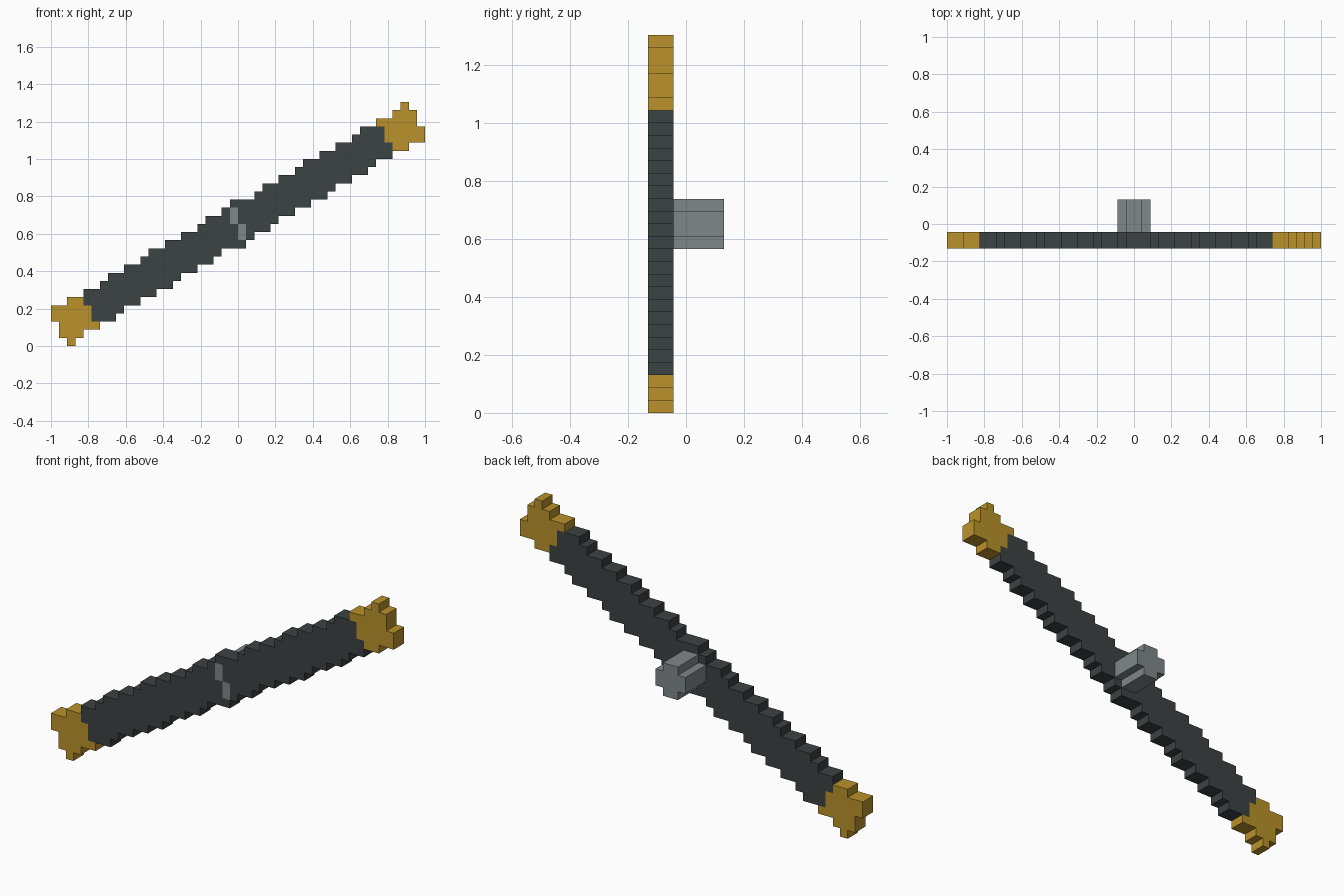
import bpy
import math

if "Cube" in bpy.data.objects:
    bpy.data.objects.remove(bpy.data.objects["Cube"])

S = 2 / 46                      # size of one block
NX, NY, NZ = 46, 6, 30          # block grid
C, N = math.cos(math.pi / 6), math.sin(math.pi / 6)


def material(name, rgb):
    m = bpy.data.materials.new(name)
    m.diffuse_color = (*rgb, 1)
    m.use_nodes = True
    m.node_tree.nodes["Principled BSDF"].inputs["Base Color"].default_value = m.diffuse_color
    return m


dark = material("dark_grey", (0.045, 0.054, 0.054))
gold = material("gold", (0.491, 0.287, 0.024))
steel = material("steel_grey", (0.212, 0.242, 0.254))

cells = {}

# Blade tilted 30 degrees, with coloured tips
extra = {(2, 0), (43, 29), (22, 17), (23, 12)}        # rounding blocks
shaft_front = {(22, 15), (22, 16), (23, 13), (23, 14)}  # shaft showing through
for i in range(NX):
    for k in range(NZ):
        x, z = i - 22.5, k - 14.5
        along, across = x * C + z * N, z * C - x * N
        if (abs(across) < 2.25 and abs(along) < 25.5) or (i, k) in extra:
            part = "blade"
            if abs(along) > 21.1:
                part = "left_tip" if x < 0 else "right_tip"
            if (i, k) in shaft_front:
                part = "hub"
            for j in (0, 1):
                cells[i, j, k] = part

# Hub behind the blade: 4 x 4 without its corners
for i in range(21, 25):
    for k in range(13, 17):
        if i in (22, 23) or k in (14, 15):
            for j in range(2, NY):
                cells[i, j, k] = "hub"


def build(part, mat):
    """Make one mesh from the exposed block faces of a part."""
    index, faces = {}, []
    for cell, owner in cells.items():
        if owner != part:
            continue
        for a in range(3):
            for side in (0, 1):
                near = list(cell)
                near[a] += 2 * side - 1
                if tuple(near) in cells:
                    continue
                quad = []
                for u, v in ((0, 0), (1, 0), (1, 1), (0, 1)):
                    p = list(cell)
                    p[a] += side
                    p[(a + 1) % 3] += u
                    p[(a + 2) % 3] += v
                    quad.append(index.setdefault(tuple(p), len(index)))
                faces.append(quad if side else quad[::-1])
    verts = [((x - NX / 2) * S, (y - NY / 2) * S, z * S) for x, y, z in index]
    mesh = bpy.data.meshes.new(part)
    mesh.from_pydata(verts, [], faces)
    mesh.materials.append(mat)
    bpy.context.collection.objects.link(bpy.data.objects.new(part, mesh))


build("blade", dark)
build("left_tip", gold)
build("right_tip", gold)
build("hub", steel)
